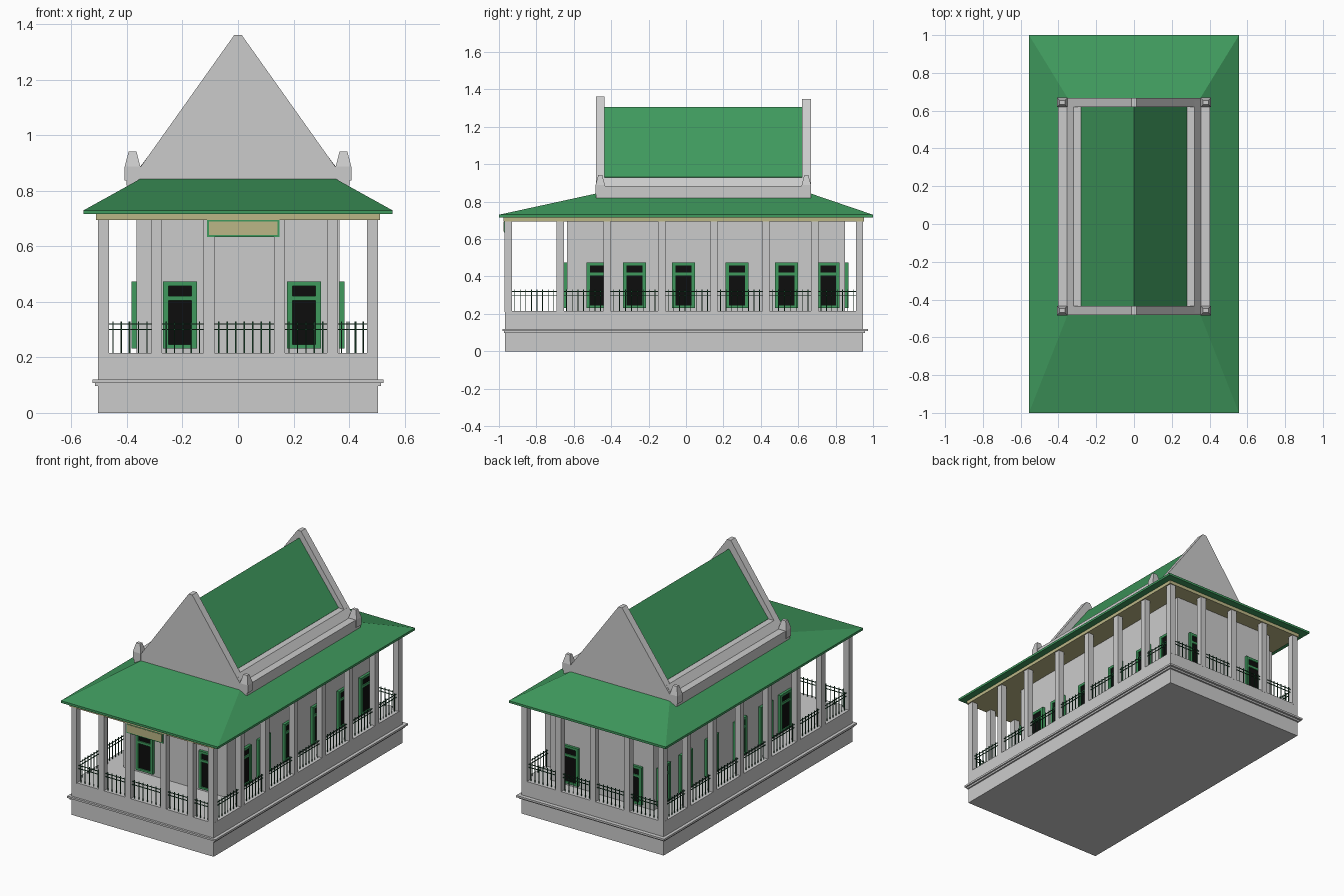
import bpy, bmesh

if "Cube" in bpy.data.objects:
    bpy.data.objects.remove(bpy.data.objects["Cube"])


def material(name, rgb):
    m = bpy.data.materials.new(name)
    m.diffuse_color = (*rgb, 1)
    m.use_nodes = True
    m.node_tree.nodes["Principled BSDF"].inputs["Base Color"].default_value = m.diffuse_color
    return m


GREEN = material("green_paint", (0.05, 0.32, 0.11))
DARK = material("dark_green_iron", (0.012, 0.07, 0.03))
BEIGE = material("beige_trim", (0.50, 0.47, 0.24))
BLACK = material("dark_opening", (0.004, 0.004, 0.004))


def finish(name, bm, mat=None):
    bmesh.ops.recalc_face_normals(bm, faces=bm.faces)
    me = bpy.data.meshes.new(name)
    bm.to_mesh(me)
    bm.free()
    if mat:
        me.materials.append(mat)
    ob = bpy.data.objects.new(name, me)
    bpy.context.collection.objects.link(ob)
    return ob


def add_stack(bm, rings):
    """Loft rectangular rings (x0, x1, y0, y1, z) into a closed solid."""
    loops = [[bm.verts.new(p) for p in ((x0, y0, z), (x1, y0, z), (x1, y1, z), (x0, y1, z))]
             for x0, x1, y0, y1, z in rings]
    for a, b in zip(loops, loops[1:]):
        for i in range(4):
            j = (i + 1) % 4
            bm.faces.new((a[i], a[j], b[j], b[i]))
    bm.faces.new(loops[0])
    bm.faces.new(loops[-1])


def boxes(name, items, mat=None):
    bm = bmesh.new()
    for x0, x1, y0, y1, z0, z1 in items:
        add_stack(bm, [(x0, x1, y0, y1, z0), (x0, x1, y0, y1, z1)])
    return finish(name, bm, mat)


def extrude_y(name, half, y0, y1, mat=None):
    """Mirror a half profile of (x, z) points and extrude it along y."""
    pts = half + [(-x, z) for x, z in reversed(half) if x > 0]
    bm = bmesh.new()
    f = bm.faces.new([bm.verts.new((x, y0, z)) for x, z in pts])
    r = bmesh.ops.extrude_face_region(bm, geom=[f])
    bmesh.ops.translate(bm, vec=(0, y1 - y0, 0),
                        verts=[v for v in r["geom"] if isinstance(v, bmesh.types.BMVert)])
    return finish(name, bm, mat)


# Plinth with moulded ledge
boxes("plinth", [(-0.505, 0.505, -0.968, 0.947, 0, 0.215)])
boxes("plinth_ledge", [(-0.515, 0.515, -0.973, 0.958, 0.097, 0.11),
                       (-0.525, 0.525, -0.982, 0.972, 0.108, 0.12)])

# Main hall walls
boxes("hall_walls", [(-0.366, 0.366, -0.636, 0.85, 0.215, 0.70)])

# Veranda columns
FRONT_X = [-0.485, -0.293, -0.104, 0.149, 0.34, 0.485]
BACK_X = [-0.485, -0.2425, 0, 0.2425, 0.485]
SIDE_Y = [-0.95, -0.673, -0.422, -0.13, 0.15, 0.428, 0.688, 0.928]
FY, BY, SX = SIDE_Y[0], SIDE_Y[-1], 0.485
H = 0.0195
spots = [(x, FY) for x in FRONT_X] + [(x, BY) for x in BACK_X]
spots += [(s * SX, y) for s in (-1, 1) for y in SIDE_Y[1:-1]]
boxes("veranda_columns", [(x - H, x + H, y - H, y + H, 0.21, 0.70) for x, y in spots])


# Iron railings between neighbouring columns
def railing(name, stops, fixed, along_x):
    items = []

    def bar(a0, a1, t, z0, z1):
        b = (fixed - t, fixed + t)
        items.append((a0, a1, *b, z0, z1) if along_x else (*b, a0, a1, z0, z1))

    for a, b in zip(stops, stops[1:]):
        a, b = a + H, b - H
        for z in (0.300, 0.320):
            bar(a, b, 0.002, z - 0.002, z + 0.002)
        n = max(3, round((b - a) / 0.03))
        for i in range(n):
            c = a + (i + 0.5) * (b - a) / n
            bar(c - 0.002, c + 0.002, 0.002, 0.213, 0.33)
    boxes(name, items, DARK)


railing("front_railing", FRONT_X, FY, True)
railing("back_railing", BACK_X, BY, True)
railing("left_railing", SIDE_Y, -SX, False)
railing("right_railing", SIDE_Y, SX, False)


# Windows: green frame with transom, dark panes
def windows(name, centres, wall, out, along_x):
    frames, panes = [], []

    def put(lst, a0, a1, depth, z0, z1):
        d = sorted((wall - out * 0.005, wall + out * depth))
        lst.append((a0, a1, *d, z0, z1) if along_x else (*d, a0, a1, z0, z1))

    for c in centres:
        for s in (-1, 1):
            e = sorted((c + s * 0.042, c + s * 0.061))
            put(frames, *e, 0.018, 0.232, 0.474)
        for z0, z1 in ((0.232, 0.246), (0.405, 0.421), (0.458, 0.474)):
            put(frames, c - 0.043, c + 0.043, 0.017, z0, z1)
        put(panes, c - 0.045, c + 0.045, 0.010, 0.24, 0.465)
    boxes(name + "_frames", frames, GREEN)
    boxes(name + "_panes", panes, BLACK)


WIN_Y = [-0.47, -0.275, -0.013, 0.273, 0.537, 0.76]
windows("front_window", [-0.209, 0.238], -0.636, -1, True)
windows("back_window", [-0.23, 0.22], 0.85, 1, True)
windows("left_window", WIN_Y, -0.366, -1, False)
windows("right_window", WIN_Y, 0.366, 1, False)

# Name board under the front eave, left blank
boxes("sign_border", [(-0.111, 0.149, -0.974, -0.964, 0.634, 0.70)], GREEN)
boxes("sign_panel", [(-0.104, 0.142, -0.977, -0.970, 0.641, 0.690)], BEIGE)

# Soffit slab and lower hipped roof
boxes("soffit", [(-0.512, 0.512, -0.975, 0.953, 0.695, 0.72)], BEIGE)
bm = bmesh.new()
add_stack(bm, [(-0.556, 0.556, -1, 1, 0.716), (-0.556, 0.556, -1, 1, 0.73),
               (-0.352, 0.352, -0.482, 0.668, 0.843)])
finish("lower_roof", bm, GREEN)

# Upper roof on its stepped curb
extrude_y("upper_roof_curb", [(0.402, 0.82), (0.402, 0.885), (0.354, 0.885),
                              (0.32, 0.93), (0.27, 0.93)][::1], -0.47, 0.655)
extrude_y("upper_roof", [(0.28, 0.925), (0.28, 0.931), (0, 1.305)], -0.45, 0.64, GREEN)

# Gable end walls
for name, y0, y1, top in (("front_gable", -0.482, -0.435, 1.362),
                          ("back_gable", 0.62, 0.667, 1.35)):
    extrude_y(name, [(0.402, 0.82), (0.402, 0.885), (0.352, 0.885), (0.013, top)], y0, y1)

# Tapered corner finials
bm = bmesh.new()
for y in (-0.4585, 0.6435):
    for s in (-1, 1):
        rings = []
        for inner, outer, hy, z in ((0.352, 0.408, 0.025, 0.838), (0.352, 0.408, 0.025, 0.888),
                                    (0.366, 0.394, 0.011, 0.942)):
            rings.append((*sorted((s * inner, s * outer)), y - hy, y + hy, z))
        add_stack(bm, rings)
finish("corner_finials", bm)
